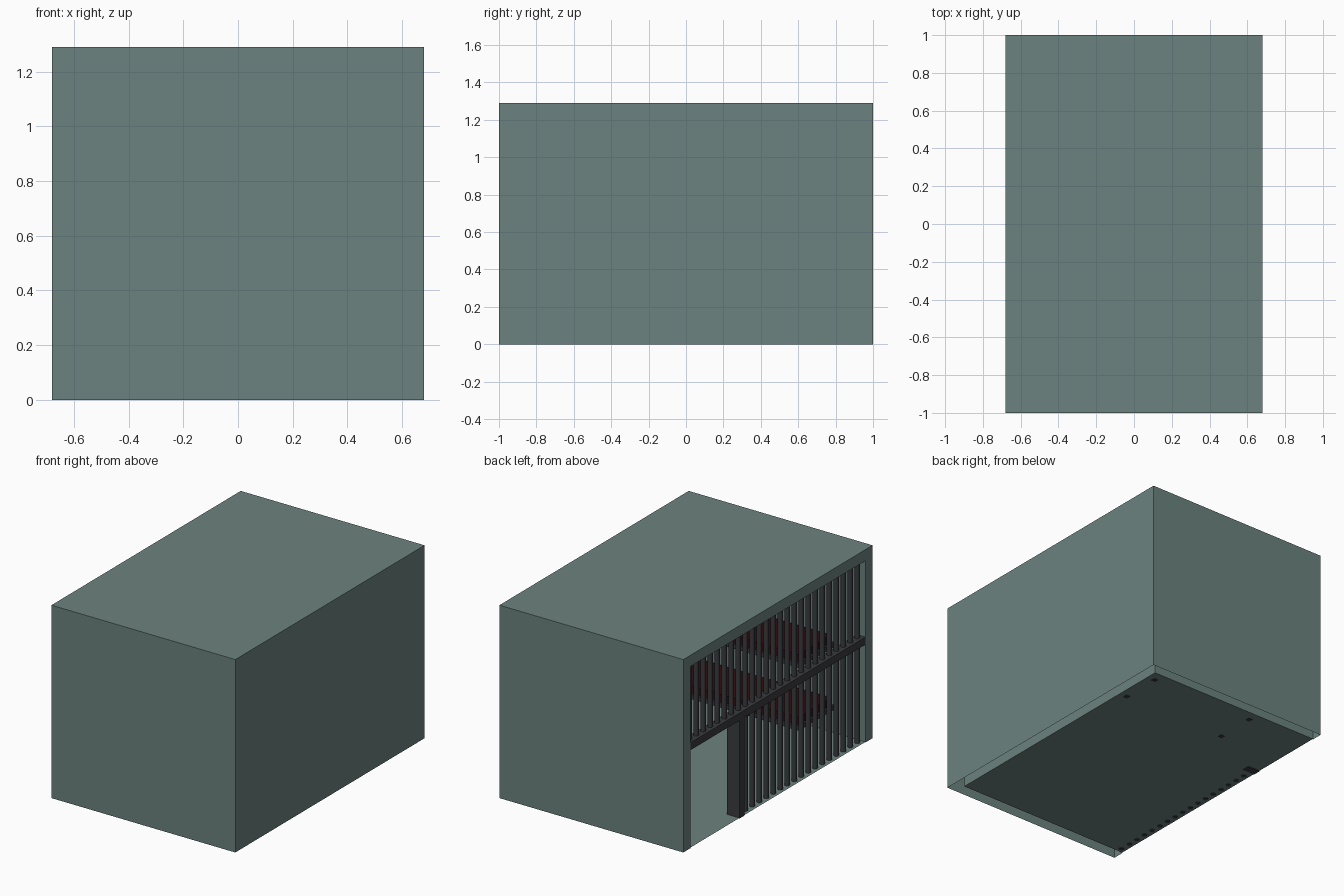
import bpy, bmesh, math
from mathutils import Vector

if "Cube" in bpy.data.objects:
    bpy.data.objects.remove(bpy.data.objects["Cube"])

def material(name, rgb):
    m = bpy.data.materials.new(name)
    m.diffuse_color = (*rgb, 1)
    m.use_nodes = True
    m.node_tree.nodes["Principled BSDF"].inputs["Base Color"].default_value = m.diffuse_color
    return m

WALL = material("grey_green_wall", (0.150, 0.225, 0.211))
METAL = material("dark_metal", (0.042, 0.044, 0.050))
RED = material("dark_red_fabric", (0.035, 0.004, 0.004))

X, Y, H, T = 0.68, 1.0, 1.29, 0.075      # half width, half depth, height, wall
FLOOR = 0.004

def finish(name, bm, mat):
    me = bpy.data.meshes.new(name)
    bm.to_mesh(me)
    bm.free()
    me.materials.append(mat)
    ob = bpy.data.objects.new(name, me)
    bpy.context.collection.objects.link(ob)
    return ob

def add_box(bm, x0, x1, y0, y1, z0, z1):
    verts = bmesh.ops.create_cube(bm, size=1)["verts"]
    for v in verts:
        v.co = Vector((x1 if v.co.x > 0 else x0,
                       y1 if v.co.y > 0 else y0,
                       z1 if v.co.z > 0 else z0))
    faces = list({f for v in verts for f in v.link_faces})
    for f in faces:
        f.normal_update()
    return faces

def box(name, mat, *dims):
    bm = bmesh.new()
    add_box(bm, *dims)
    return finish(name, bm, mat)

# Room shell: outer skin, inner skin and the frame joining them around the open side
bm = bmesh.new()
outer = add_box(bm, -X, X, -Y, Y, 0, H)
bmesh.ops.delete(bm, geom=[f for f in outer if f.normal.z < -0.5 or f.normal.x < -0.5],
                 context='FACES')
inner = add_box(bm, -X, X - T, -Y + T, Y - T, FLOOR, H - T)
bmesh.ops.reverse_faces(bm, faces=inner)
bmesh.ops.delete(bm, geom=[f for f in inner if f.normal.x > 0.5], context='FACES')
for y0, y1, z0, z1 in ((-Y, -Y + T, 0, H), (Y - T, Y, 0, H), (-Y + T, Y - T, H - T, H)):
    bm.faces.new([bm.verts.new((-X, y, z))
                  for y, z in ((y0, z0), (y0, z1), (y1, z1), (y1, z0))])
finish("room_shell", bm, WALL)

# Bar wall: cross beam, door post and round bars
BEAM0, BEAM1 = 0.655, 0.705
box("cross_beam", METAL, -X, -X + 0.065, -Y + T, Y - T, BEAM0, BEAM1)
box("door_post", METAL, -X, -X + 0.09, 0.355, 0.407, 0, BEAM0)

def bars(name, ys, z0, z1):
    bm = bmesh.new()
    for y in ys:
        made = bmesh.ops.create_cone(bm, cap_ends=True, segments=12, radius1=0.016,
                                     radius2=0.016, depth=z1 - z0)["verts"]
        bmesh.ops.translate(bm, verts=made, vec=(-X + 0.035, y, (z0 + z1) / 2))
    ob = finish(name, bm, METAL)
    for p in ob.data.polygons:
        p.use_smooth = abs(p.normal.z) < 0.5

ys = [0.888 - 0.074 * i for i in range(25)]
bars("upper_bars", ys, BEAM1, H - T)
bars("lower_bars", [y for y in ys if y < 0.34], 0, BEAM0)

# Bunks: metal tray with a fabric mattress on top
def bunk(name, x0, x1, y0, y1, z):
    box(name + "_frame", METAL, x0, x1, y0, y1, z, z + 0.03)
    box(name + "_mattress", RED, x0 + 0.015, x1 - 0.015, y0 + 0.015, y1 - 0.015,
        z + 0.03, z + 0.08)

# Standing bunk bed near the back wall
for label, z in (("lower", 0.20), ("upper", 0.62)):
    bunk("back_bunk_" + label, -0.23, 0.56, 0.57, 0.87, z)
bm = bmesh.new()
for x in (-0.22, 0.55):
    for y in (0.585, 0.855):
        add_box(bm, x - 0.015, x + 0.015, y - 0.015, y + 0.015, 0, 0.78)
finish("back_bunk_legs", bm, METAL)

# Wall bunks at the front end
for label, z in (("lower", 0.16), ("upper", 0.58)):
    bunk("front_bunk_" + label, -0.45, X - T, -Y + T, -0.55, z)
